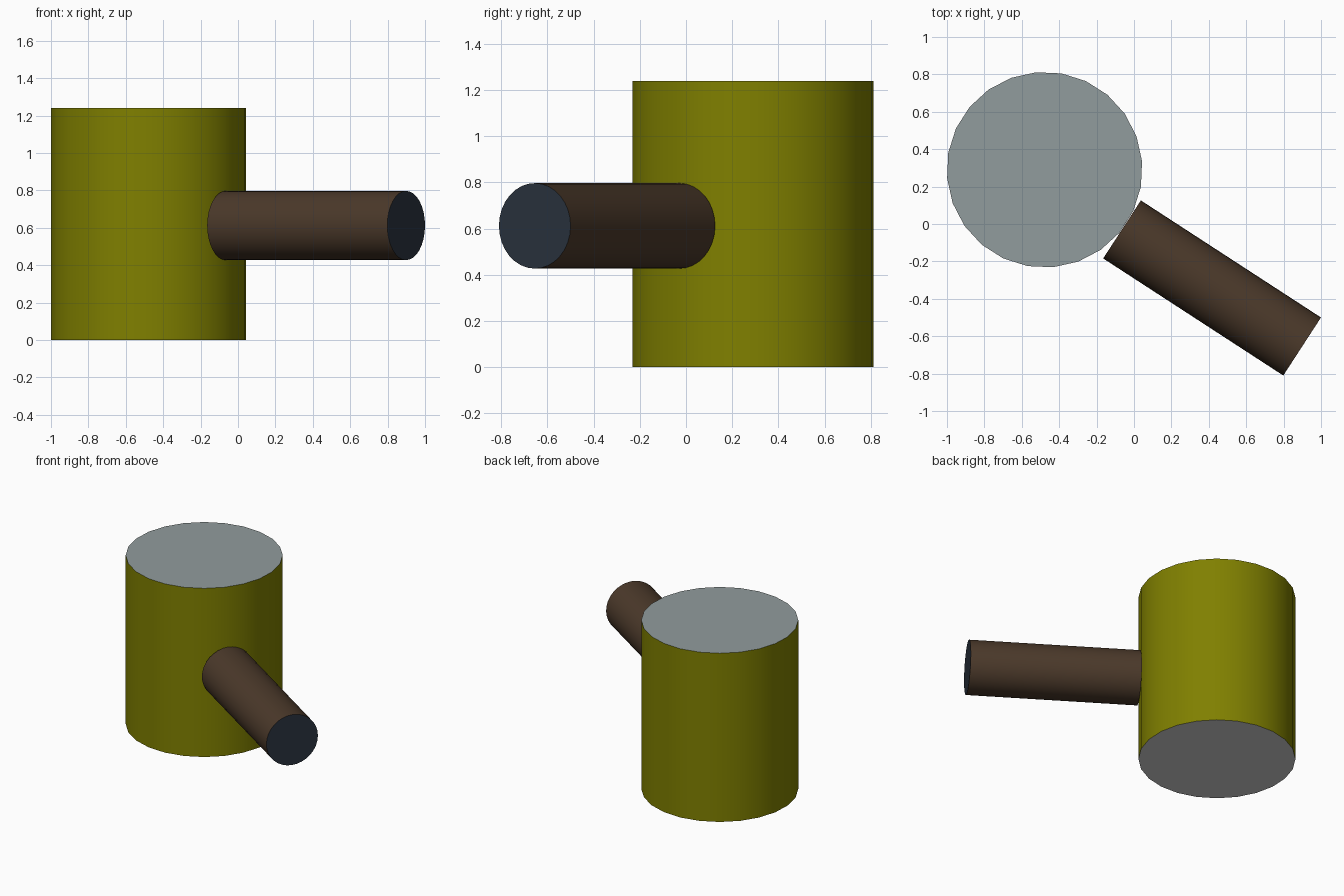
import bpy, bmesh, math
from mathutils import Vector, Matrix

if "Cube" in bpy.data.objects:
    bpy.data.objects.remove(bpy.data.objects["Cube"])


def material(name, srgb):
    m = bpy.data.materials.new(name)
    lin = [(c / 255 / 12.92) if c <= 10 else ((c / 255 + 0.055) / 1.055) ** 2.4 for c in srgb]
    m.diffuse_color = (*lin, 1)
    m.use_nodes = True
    m.node_tree.nodes["Principled BSDF"].inputs["Base Color"].default_value = m.diffuse_color
    return m


olive = material("olive yellow", (128, 128, 0))
pale = material("pale blue grey", (145, 156, 157))
grey = material("light neutral grey", (208, 208, 208))
brown = material("brown", (75, 57, 42))
slate = material("dark slate", (41, 50, 62))


def rod(name, start, end, radius, sides, spin, side_mat, start_mat, end_mat):
    """Capped cylinder from start to end with its own colour on each cap."""
    start, end = Vector(start), Vector(end)
    axis = end - start
    bm = bmesh.new()
    bmesh.ops.create_cone(bm, cap_ends=True, segments=sides, radius1=radius,
                          radius2=radius, depth=axis.length,
                          matrix=Matrix.Rotation(math.radians(spin), 4, 'Z'))
    bm.normal_update()
    for f in bm.faces:
        f.material_index = 2 if f.normal.z > 0.5 else 1 if f.normal.z < -0.5 else 0
        f.smooth = abs(f.normal.z) < 0.5
    for e in bm.edges:
        e.smooth = abs(e.verts[0].co.z - e.verts[1].co.z) > 0.01
    turn = Vector((0, 0, 1)).rotation_difference(axis).to_matrix().to_4x4()
    bm.transform(Matrix.Translation((start + end) / 2) @ turn)
    mesh = bpy.data.meshes.new(name)
    bm.to_mesh(mesh)
    bm.free()
    for m in (side_mat, start_mat, end_mat):
        mesh.materials.append(m)
    ob = bpy.data.objects.new(name, mesh)
    bpy.context.collection.objects.link(ob)
    return ob


# Upright drum: 24 sides, different colour above and below
rod("drum", (-0.478, 0.29, 0), (-0.478, 0.29, 1.24), 0.523, 24, 5, olive, grey, pale)

# Horizontal handle sticking out of the drum side
rod("handle", (-0.064, -0.029, 0.612), (0.899, -0.655, 0.612), 0.185, 32, 0, brown, slate, slate)
